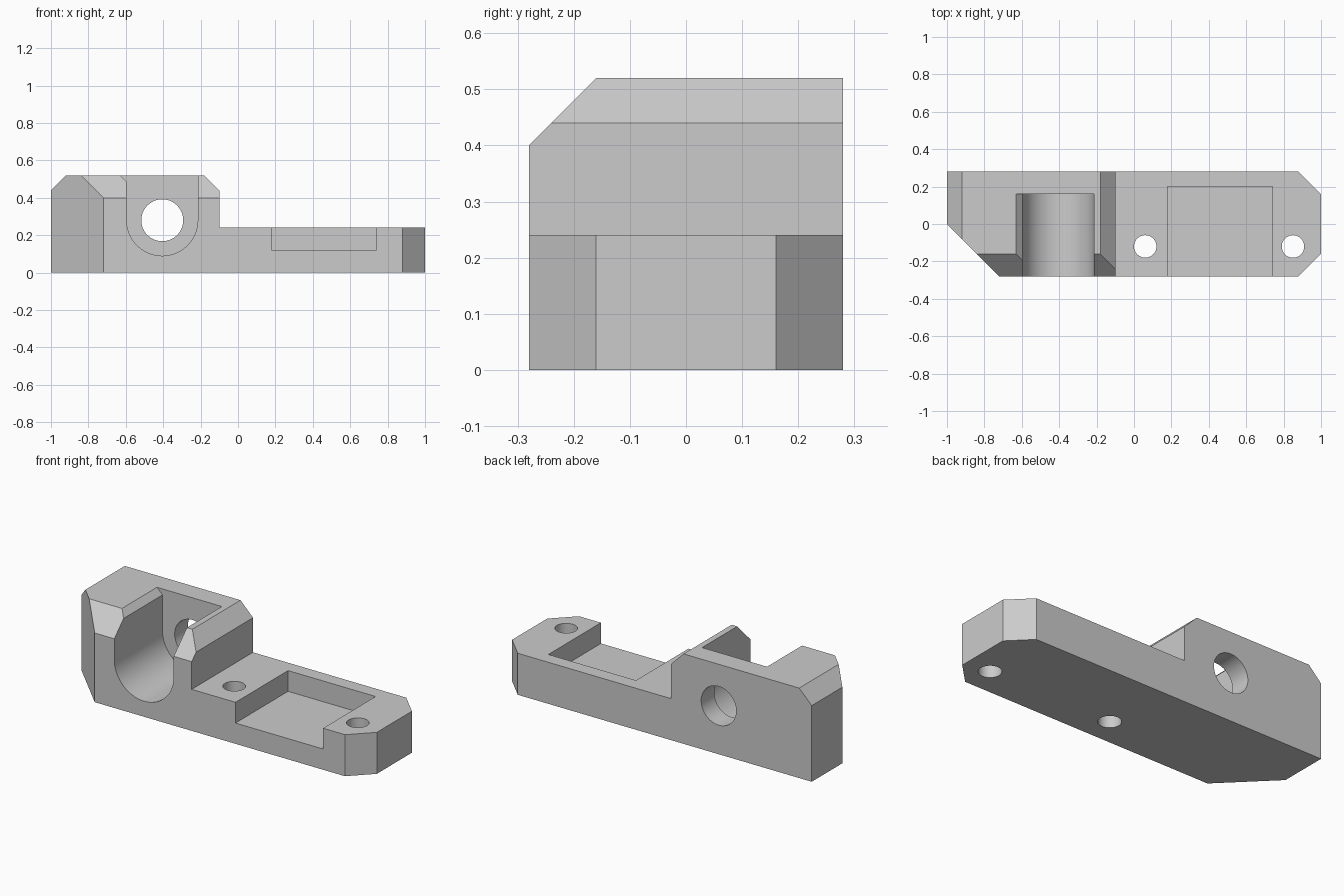
import bpy
import bmesh
from math import cos, sin, pi, radians

cube = bpy.data.objects.get("Cube")
if cube:
    bpy.data.objects.remove(cube, do_unlink=True)

grey = bpy.data.materials.new("plain grey")
grey.use_nodes = True
colour = (0.6, 0.6, 0.6, 1)
grey.diffuse_color = colour
grey.node_tree.nodes["Principled BSDF"].inputs["Base Color"].default_value = colour

# How a profile point and a depth become a 3D point, per extrusion axis
PLACE = {
    "x": lambda a, b, d: (d, a, b),
    "y": lambda a, b, d: (a, d, b),
    "z": lambda a, b, d: (a, b, d),
}


def prism(name, axis, profile, low, high):
    """Extrude a closed 2D profile along an axis."""
    bm = bmesh.new()
    place = PLACE[axis]
    start = [bm.verts.new(place(a, b, low)) for a, b in profile]
    end = [bm.verts.new(place(a, b, high)) for a, b in profile]
    bm.faces.new(start)
    bm.faces.new(end)
    n = len(profile)
    for i in range(n):
        j = (i + 1) % n
        bm.faces.new((start[i], start[j], end[j], end[i]))
    bmesh.ops.recalc_face_normals(bm, faces=bm.faces)
    mesh = bpy.data.meshes.new(name)
    bm.to_mesh(mesh)
    bm.free()
    mesh.materials.append(grey)
    obj = bpy.data.objects.new(name, mesh)
    bpy.context.collection.objects.link(obj)
    return obj


def arc(cx, cy, radius, begin, sweep, steps):
    return [(cx + radius * cos(begin + sweep * i / steps),
             cy + radius * sin(begin + sweep * i / steps)) for i in range(steps + 1)]


def circle(cx, cy, radius):
    return arc(cx, cy, radius, 0, 2 * pi, 64)[:-1]


def combine(target, tool, operation):
    """Apply a boolean and discard the tool."""
    tool.hide_render = True
    mod = target.modifiers.new("cut", "BOOLEAN")
    mod.operation = operation
    mod.solver = "EXACT"
    mod.object = tool
    bpy.context.view_layer.objects.active = target
    bpy.ops.object.modifier_apply(modifier=mod.name)
    bpy.data.objects.remove(tool, do_unlink=True)


# Stepped block with chamfered tower, trimmed to its plan outline
body = prism("bracket_body", "y", [
    (-1.1, 0), (1.1, 0), (1.1, 0.24), (-0.1, 0.24), (-0.1, 0.44),
    (-0.18, 0.52), (-0.92, 0.52), (-1.1, 0.34)], -0.4, 0.4)
combine(body, prism("plan_outline", "z", [
    (-1, 0.28), (0.88, 0.28), (1, 0.16), (1, -0.16), (0.88, -0.28),
    (-0.72, -0.28), (-1, 0)], -0.5, 1), "INTERSECT")

# Sloped front edge of the tower
combine(body, prism("front_chamfer", "x", [
    (-0.46, 0.22), (-0.06, 0.62), (-0.46, 0.62)], -1.5, 0.0), "DIFFERENCE")

# U-shaped channel, flared on one side, ending before the back wall
cx, cz, r = -0.405, 0.28, 0.19
channel = arc(cx, cz, r, pi, pi, 48)
channel += [(cx + r, 0.7), (cx - r - 0.215, 0.7), (cx - r, 0.485)]
combine(body, prism("channel", "y", channel, -0.6, 0.16), "DIFFERENCE")

# Round hole through the back wall
combine(body, prism("back_hole", "y", circle(cx, cz, 0.112), 0.0, 0.6), "DIFFERENCE")

# Open-fronted pocket in the low arm
combine(body, prism("pocket", "z", [
    (0.18, -0.5), (0.74, -0.5), (0.74, 0.2), (0.18, 0.2)], 0.12, 0.6), "DIFFERENCE")

# Vertical screw holes
for x in (0.06, 0.85):
    combine(body, prism("screw_hole", "z", circle(x, -0.12, 0.06), -0.3, 0.7), "DIFFERENCE")

# Smooth bores with crisp edges
bpy.ops.object.select_all(action="DESELECT")
body.select_set(True)
bpy.context.view_layer.objects.active = body
bpy.ops.object.shade_smooth_by_angle(angle=radians(30))
